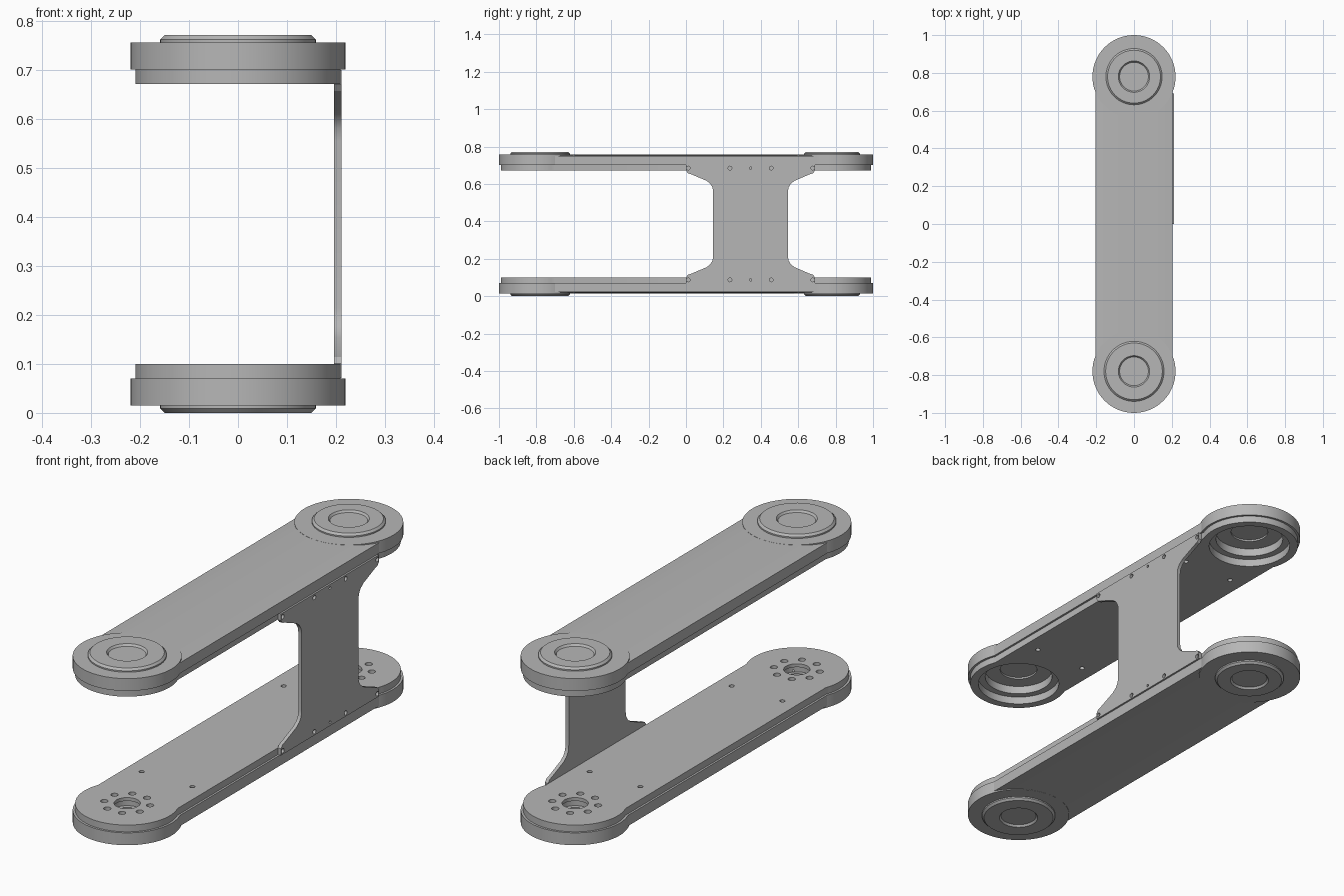
import bpy, bmesh, math
from mathutils import Matrix, Vector

cube = bpy.data.objects.get("Cube")
if cube:
    bpy.data.objects.remove(cube, do_unlink=True)

HEIGHT = 0.772      # overall height
PIVOT = 0.78        # distance of each pivot from the middle

grey = bpy.data.materials.new("satin grey")
grey.use_nodes = True
COLOUR = (0.47, 0.47, 0.47, 1)
grey.diffuse_color = COLOUR
grey.node_tree.nodes["Principled BSDF"].inputs["Base Color"].default_value = COLOUR


def finish(name, bm):
    bmesh.ops.recalc_face_normals(bm, faces=bm.faces)
    mesh = bpy.data.meshes.new(name)
    bm.to_mesh(mesh)
    bm.free()
    obj = bpy.data.objects.new(name, mesh)
    mesh.materials.append(grey)
    bpy.context.collection.objects.link(obj)
    return obj


def prism(name, points, offset):
    """Extrude a closed outline of 3D points along an offset."""
    bm = bmesh.new()
    face = bm.faces.new([bm.verts.new(p) for p in points])
    result = bmesh.ops.extrude_face_region(bm, geom=[face], use_keep_orig=True)
    verts = [v for v in result["geom"] if isinstance(v, bmesh.types.BMVert)]
    bmesh.ops.translate(bm, verts=verts, vec=offset)
    return finish(name, bm)


def lathe(name, profile, x=0, y=0, steps=64):
    """Revolve (radius, height) pairs that start and end on the axis."""
    bm = bmesh.new()
    verts = [bm.verts.new((r, 0, h)) for r, h in profile]
    edges = [bm.edges.new(pair) for pair in zip(verts, verts[1:])]
    bmesh.ops.spin(bm, geom=verts + edges, cent=(0, 0, 0), axis=(0, 0, 1),
                   angle=math.tau, steps=steps)
    bmesh.ops.remove_doubles(bm, verts=bm.verts, dist=1e-5)
    bmesh.ops.translate(bm, verts=bm.verts, vec=(x, y, 0))
    return finish(name, bm)


def drum(name, r, low, high, x=0, y=0, steps=64):
    return lathe(name, [(0, low), (r, low), (r, high), (0, high)], x, y, steps)


def cut(obj, cutters):
    for cutter in cutters:
        mod = obj.modifiers.new("cut", "BOOLEAN")
        mod.operation, mod.solver, mod.object = "DIFFERENCE", "EXACT", cutter
        with bpy.context.temp_override(object=obj, active_object=obj):
            bpy.ops.object.modifier_apply(modifier=mod.name)


def bulb_outline(half, r, h):
    """Straight bar with a round bulb at each end."""
    reach = math.pi - math.asin(half / r)
    points = []
    for end in (1, -1):
        for i in range(49):
            a = reach * (1 - 2 * i / 48)
            points.append((end * r * math.sin(a), end * (PIVOT + r * math.cos(a)), h))
    return points


def build_arm(label, upper):
    """Heights run from the outer boss (0) to the inner face (0.10)."""
    parts = [prism(label + "_inner_layer", bulb_outline(0.196, 0.21, 0.068), (0, 0, 0.032))]

    # Gently crowned cover bar
    crown = [(0.205 * t / 8, -0.74, 0.0155 + 0.007 * (abs(t) / 8) ** 4) for t in range(-8, 9)]
    section = [(-0.205, -0.74, 0.07)] + crown + [(0.205, -0.74, 0.07)]
    parts.append(prism(label + "_cover_bar", section, (0, 1.48, 0)))

    cutters = []
    for end, y, boss_r in (("front", -PIVOT, 0.159), ("rear", PIVOT, 0.149)):
        parts.append(drum(f"{label}_{end}_cover_disc", 0.22, 0.015, 0.07, y=y))
        parts.append(lathe(f"{label}_{end}_boss", [
            (0, 0.009), (0.076, 0.009), (0.083, 0), (boss_r - 0.009, 0),
            (boss_r, 0.009), (boss_r, 0.018), (0, 0.018)], y=y))
        # Stepped bearing pocket
        if upper:
            pocket = [(0, 0.022), (0.08, 0.022), (0.08, 0.03), (0.145, 0.03),
                      (0.145, 0.066), (0.175, 0.066), (0.175, 0.12), (0, 0.12)]
        else:
            pocket = [(0, 0.04), (0.045, 0.04), (0.045, 0.06), (0.062, 0.06),
                      (0.062, 0.085), (0.053, 0.085), (0.053, 0.12), (0, 0.12)]
            for i in range(8):
                a = math.tau * (i + 0.5) / 8
                cutters.append(drum("bolt_cutter", 0.015, 0.08, 0.12, 0.095 * math.sin(a),
                                    y + 0.095 * math.cos(a), 16))
        cutters.append(lathe("pocket_cutter", pocket, y=y))
        # Small fixing holes in the inner face
        for x in (-0.125, 0.125):
            cutters.append(drum("fixing_cutter", 0.011, 0.08, 0.12, x, math.copysign(0.5, y), 16))

    for part in parts:
        if "boss" not in part.name:
            pockets = [c for c in cutters if "pocket" in c.name]
            cut(part, cutters if "layer" in part.name else pockets)
        if upper:
            part.data.transform(Matrix.Translation((0, 0, HEIGHT)) @ Matrix.Scale(-1, 4, (0, 0, 1)))
            part.data.flip_normals()
    for c in cutters:
        bpy.data.objects.remove(c, do_unlink=True)
    return parts


parts = build_arm("lower_arm", False) + build_arm("upper_arm", True)

# Side web plate: one quarter profile mirrored both ways
MID_Y, MID_Z = 0.345, HEIGHT / 2
quarter = [(0.345, 0.315), (0.345, 0.285), (0.335, 0.272), (0.315, 0.265),
           (0.235, 0.231), (0.215, 0.215), (0.203, 0.195), (0.2, 0.17)]
outline = []
for sy, sz in ((1, 1), (1, -1), (-1, -1), (-1, 1)):
    corner = quarter if sy == sz else quarter[::-1]
    outline += [(0.196, MID_Y + sy * a, MID_Z + sz * b) for a, b in corner]
plate = prism("side_plate", outline, (0.016, 0, 0))

# Screw holes along both flanges
turn = Matrix.Rotation(math.pi / 2, 4, "Y")
holes = []
for side in (-1, 1):
    for offset, r in ((-0.333, 0.01), (-0.11, 0.01), (0, 0.006), (0.11, 0.01), (0.333, 0.01)):
        hole = drum("screw_cutter", r, -0.03, 0.03, steps=16)
        place = Vector((0.204, MID_Y + offset, MID_Z + side * 0.299))
        hole.data.transform(Matrix.Translation(place) @ turn)
        holes.append(hole)
cut(plate, holes)
for hole in holes:
    bpy.data.objects.remove(hole, do_unlink=True)
parts.append(plate)

# Smooth the round walls and keep the rims crisp
bpy.ops.object.select_all(action="DESELECT")
for part in parts:
    part.select_set(True)
bpy.context.view_layer.objects.active = plate
bpy.ops.object.shade_smooth_by_angle(angle=math.radians(30))
